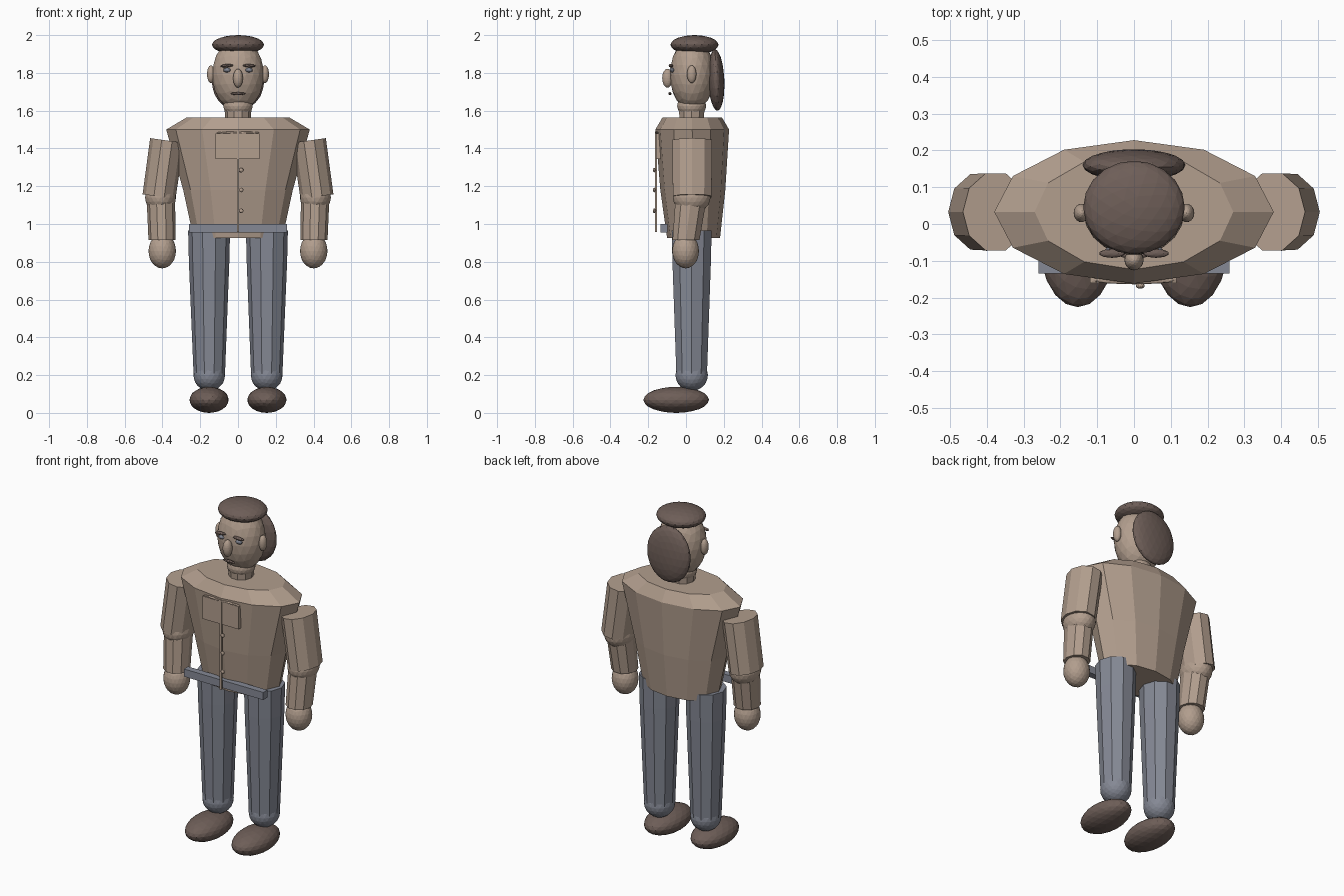
import bpy, bmesh, math
from mathutils import Vector, Matrix

if "Cube" in bpy.data.objects:
    bpy.data.objects.remove(bpy.data.objects["Cube"])


def colour(name, rgb):
    m = bpy.data.materials.new(name)
    m.diffuse_color = (*rgb, 1)
    m.use_nodes = True
    m.node_tree.nodes["Principled BSDF"].inputs["Base Color"].default_value = m.diffuse_color
    return m


TAN = colour("warm_tan", (0.445, 0.342, 0.270))
BLUE = colour("slate_blue", (0.235, 0.250, 0.300))
DARK = colour("dark_brown", (0.155, 0.112, 0.097))
CY = 0.033  # depth of the body axis


def finish(name, bm, mat):
    bmesh.ops.recalc_face_normals(bm, faces=bm.faces)
    me = bpy.data.meshes.new(name)
    bm.to_mesh(me)
    bm.free()
    me.materials.append(mat)
    ob = bpy.data.objects.new(name, me)
    bpy.context.collection.objects.link(ob)
    return ob


def ball(name, mat, centre, radii, sub=3, tilt_x=0.0, tilt_y=0.0):
    bm = bmesh.new()
    bmesh.ops.create_icosphere(bm, subdivisions=sub, radius=1)
    rot = Matrix.Rotation(tilt_x, 4, 'X') @ Matrix.Rotation(tilt_y, 4, 'Y')
    bm.transform(Matrix.Translation(centre) @ rot @ Matrix.Diagonal((*radii, 1)))
    return finish(name, bm, mat)


def box(name, mat, lo, hi):
    lo, hi = Vector(lo), Vector(hi)
    bm = bmesh.new()
    bmesh.ops.create_cube(bm, size=1)
    bm.transform(Matrix.Translation((lo + hi) / 2) @ Matrix.Diagonal((*(hi - lo), 1)))
    return finish(name, bm, mat)


def loft(name, mat, rings, sides):
    """Skin of elliptical rings: (centre, x radius, y radius, tilt about y)."""
    bm = bmesh.new()
    loops = []
    for c, rx, ry, tilt in rings:
        rot = Matrix.Rotation(tilt, 3, 'Y')
        loops.append([bm.verts.new(Vector(c) + rot @ Vector((
            rx * math.cos(2 * math.pi * i / sides),
            ry * math.sin(2 * math.pi * i / sides), 0))) for i in range(sides)])
    for a, b in zip(loops, loops[1:]):
        for i in range(sides):
            j = (i + 1) % sides
            bm.faces.new((a[i], a[j], b[j], b[i]))
    bm.faces.new(loops[0])
    bm.faces.new(loops[-1])
    return finish(name, bm, mat)


# Torso with sloping shoulders
loft("torso", TAN, [
    ((0, 0.04, 0.925), 0.235, 0.14, 0),
    ((0, 0.036, 1.18), 0.29, 0.172, 0),
    ((0, CY, 1.50), 0.38, 0.195, 0),
    ((0, CY, 1.565), 0.27, 0.157, 0)], 12)

# Shirt details and belt
box("pocket", TAN, (-0.12, -0.16, 1.345), (0.115, -0.135, 1.48))
ball("pocket_flap", TAN, (0, -0.152, 1.483), (0.12, 0.012, 0.007), 2)
box("placket", TAN, (-0.006, -0.165, 0.958), (0.006, -0.153, 1.49))
for i, z in enumerate((1.285, 1.18, 1.07)):
    ball(f"button_{i + 1}", TAN, (0.017, -0.168, z), (0.012, 0.008, 0.012), 2)
box("belt", BLUE, (-0.26, -0.135, 0.955), (0.26, -0.097, 1.0))

# Neck and head
loft("neck", TAN, [((0, 0.03, 1.54), 0.066, 0.066, 0),
                   ((0, 0.03, 1.64), 0.074, 0.074, 0)], 10)
ball("neck_joint", TAN, (0, 0.03, 1.625), (0.078, 0.077, 0.06))
ball("head", TAN, (0, CY, 1.79), (0.137, 0.118, 0.19))
ball("nose", TAN, (0, -0.098, 1.772), (0.026, 0.028, 0.05))
ball("mouth", DARK, (0, -0.085, 1.69), (0.042, 0.009, 0.008), 2)
ball("cap", DARK, (0, 0.045, 1.949), (0.138, 0.127, 0.051))
ball("back_hair", DARK, (0, 0.16, 1.762), (0.14, 0.043, 0.163), tilt_x=0.04)

# Mirrored face parts and limbs
for s, side in ((-1, "left"), (1, "right")):
    ball(f"ear_{side}", TAN, (s * 0.143, 0.03, 1.793), (0.021, 0.025, 0.047))
    ball(f"eye_{side}", BLUE, (s * 0.058, -0.073, 1.815), (0.021, 0.013, 0.013), 2)
    ball(f"eyebrow_{side}", DARK, (s * 0.06, -0.08, 1.838), (0.036, 0.012, 0.009),
         2, tilt_y=s * 0.06)

    # Arm
    tilt = -s * 0.14
    loft(f"upper_arm_{side}", TAN, [
        ((s * 0.418, CY, 1.145), 0.088, 0.108, tilt),
        ((s * 0.376, CY, 1.442), 0.090, 0.110, tilt)], 10)
    ball(f"elbow_{side}", TAN, (s * 0.41, CY - 0.003, 1.14), (0.082, 0.1, 0.083))
    loft(f"forearm_{side}", TAN, [
        ((s * 0.402, 0.0, 0.915), 0.072, 0.075, 0),
        ((s * 0.408, 0.025, 1.12), 0.075, 0.086, 0)], 10)
    ball(f"hand_{side}", TAN, (s * 0.401, -0.002, 0.857), (0.073, 0.071, 0.092))

    # Leg and shoe
    loft(f"leg_{side}", BLUE, [
        ((s * 0.152, CY - 0.003, 0.2), 0.083, 0.085, 0),
        ((s * 0.153, CY - 0.003, 0.8), 0.107, 0.107, 0),
        ((s * 0.153, CY - 0.003, 0.965), 0.111, 0.111, 0)], 10)
    ball(f"ankle_{side}", BLUE, (s * 0.152, CY - 0.003, 0.2), (0.084, 0.086, 0.084))
    ball(f"shoe_{side}", DARK, (s * 0.153, -0.052, 0.069), (0.104, 0.174, 0.069))
